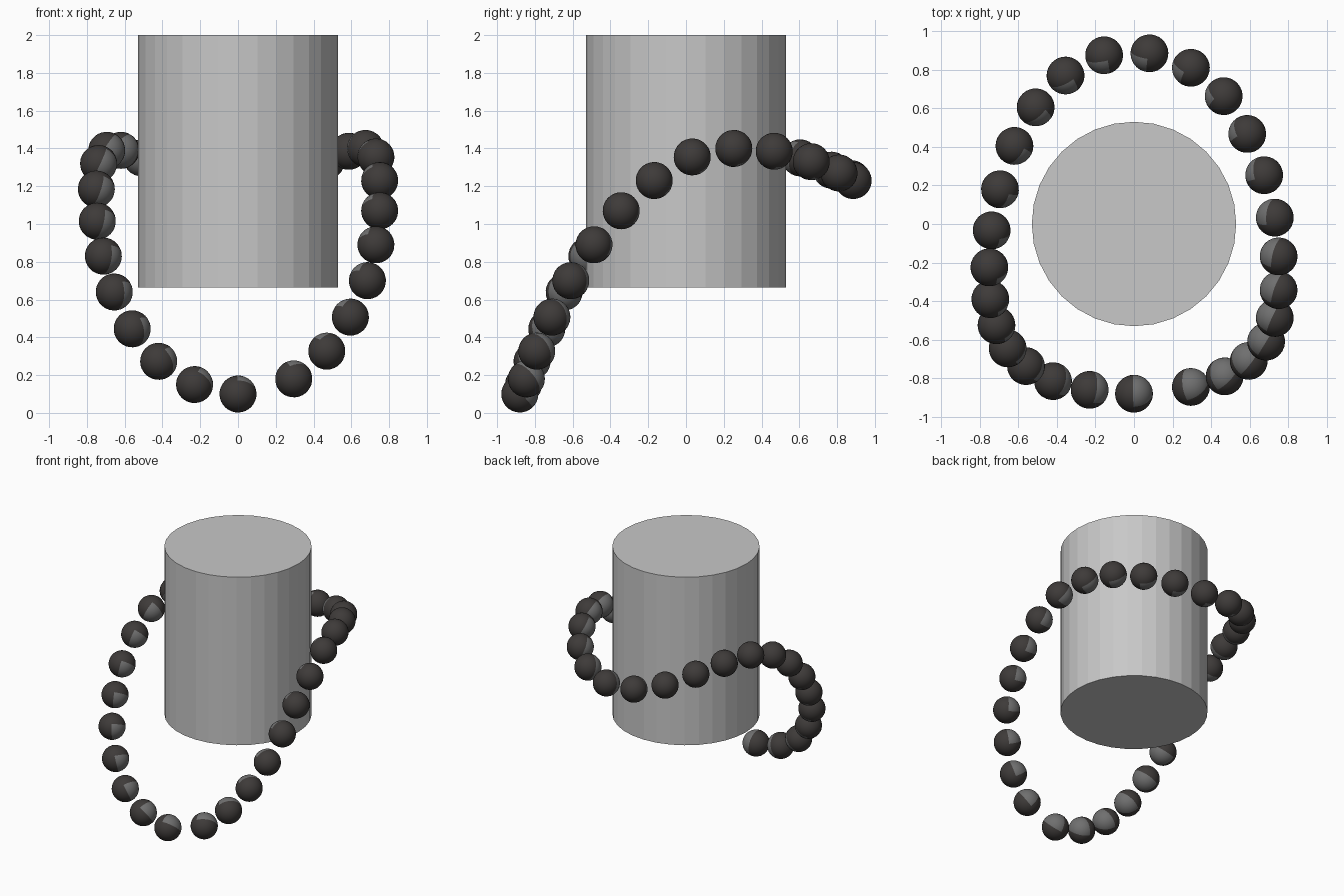
import bpy, bmesh
from mathutils import Vector, Matrix

if "Cube" in bpy.data.objects:
    bpy.data.objects.remove(bpy.data.objects["Cube"])


def material(name, rgb):
    m = bpy.data.materials.new(name)
    m.diffuse_color = (*rgb, 1)
    m.use_nodes = True
    m.node_tree.nodes["Principled BSDF"].inputs["Base Color"].default_value = m.diffuse_color
    return m


pale_grey = material("pale_grey", (0.58, 0.58, 0.58))
dark_brown = material("dark_brown", (0.048, 0.043, 0.041))
mid_grey = material("mid_grey", (0.16, 0.16, 0.16))

# Flat-faced 32-sided column
bpy.ops.mesh.primitive_cylinder_add(vertices=32, radius=0.53, depth=1.335,
                                    location=(0, 0, 1.3325))
column = bpy.context.object
column.name = "column"
column.data.materials.append(pale_grey)

# Shared two-tone bead: one quarter (inward x, forward z) is lighter
bead_mesh = bpy.data.meshes.new("bead")
bm = bmesh.new()
bmesh.ops.create_uvsphere(bm, u_segments=32, v_segments=16, radius=0.098)
for f in bm.faces:
    c = f.calc_center_median()
    f.smooth = True
    f.material_index = 1 if c.x > 0 and c.z > 0 else 0
bm.to_mesh(bead_mesh)
bm.free()
bead_mesh.materials.append(dark_brown)
bead_mesh.materials.append(mid_grey)

# Bead string: hangs low at the front, rises around the back
path = [Vector(p) for p in (
    (0, -.88, .10), (.295, -.845, .18), (.47, -.79, .327), (.595, -.71, .507),
    (.685, -.61, .70), (.73, -.487, .89), (.75, -.343, 1.07),
    (.75, -.168, 1.23), (.73, .033, 1.355), (.675, .253, 1.40),
    (.587, .467, 1.385), (.465, .663, 1.33), (.295, .81, 1.27),
    (.08, .885, 1.23), (-.155, .875, 1.24), (-.355, .77, 1.285),
    (-.51, .605, 1.35), (-.62, .405, 1.39), (-.695, .18, 1.39),
    (-.738, -.033, 1.32), (-.75, -.225, 1.185), (-.745, -.39, 1.015),
    (-.713, -.525, .83), (-.655, -.645, .64), (-.56, -.737, .445),
    (-.42, -.815, .273), (-.23, -.86, .15))]
centre = Vector((0, 0, .95))
for i, p in enumerate(path):
    forward = (path[(i + 1) % len(path)] - path[i - 1]).normalized()
    inward = centre - p
    inward = (inward - forward * inward.dot(forward)).normalized()
    side = forward.cross(inward)
    bead = bpy.data.objects.new(f"bead_{i + 1:02d}", bead_mesh)
    bpy.context.collection.objects.link(bead)
    rot = Matrix((inward, side, forward)).transposed().to_4x4()
    bead.matrix_world = Matrix.Translation(p) @ rot
